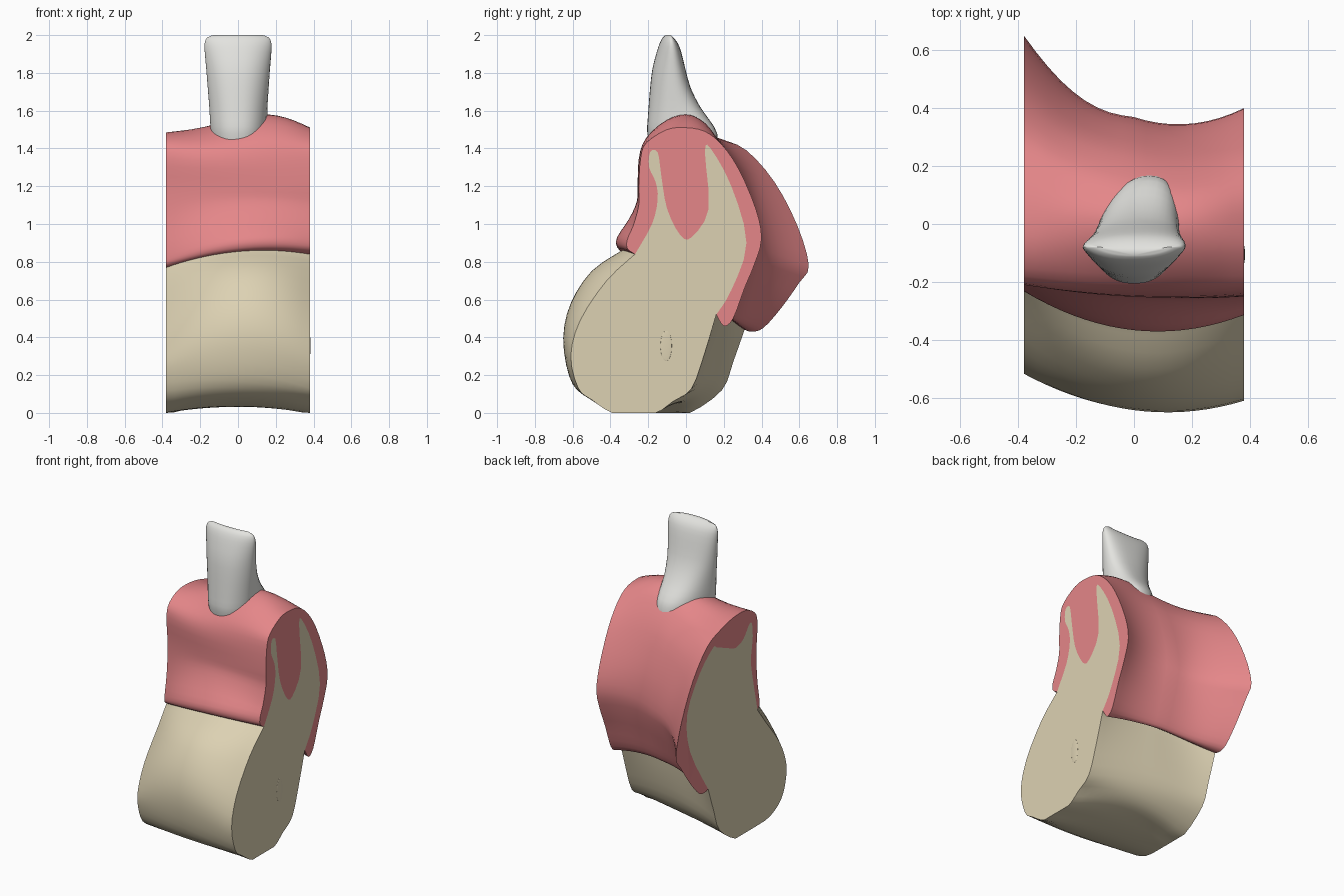
import bpy, bmesh, math

cube = bpy.data.objects.get("Cube")
if cube:
    bpy.data.objects.remove(cube, do_unlink=True)

HALF = 0.38          # half length of the block along x
MIDDLE = 0.1         # x position of the middle cross-section
STEPS = 18           # slices along x


def make_material(name, colour):
    mat = bpy.data.materials.new(name)
    mat.use_nodes = True
    mat.diffuse_color = (*colour, 1)
    shader = next(n for n in mat.node_tree.nodes if n.type == 'BSDF_PRINCIPLED')
    shader.inputs["Base Color"].default_value = (*colour, 1)
    shader.inputs["Roughness"].default_value = 0.6
    return mat


def smooth_path(points, cuts=3):
    """Open Catmull-Rom curve through the points."""
    result = []
    last = len(points) - 1
    for i in range(last):
        a, b, c, d = (points[min(max(i + k, 0), last)] for k in (-1, 0, 1, 2))
        for step in range(cuts):
            t = step / cuts
            result.append(tuple(
                q + t * ((r - p) / 2
                         + t * (p - 2.5 * q + 2 * r - s / 2
                                + t * (s - p + 3 * (q - r)) / 2))
                for p, q, r, s in zip(a, b, c, d)))
    result.append(points[last])
    return result


def fade(value, start, end):
    return min(max((value - start) / (end - start), 0), 1)


def blend_sections(sections, x):
    """Quadratic blend of three (y, z) sections at position x."""
    xs = (-HALF, MIDDLE, HALF)
    weights = []
    for i in range(3):
        w = 1
        for j in range(3):
            if j != i:
                w *= (x - xs[j]) / (xs[i] - xs[j])
        weights.append(w)
    wave = math.sin(math.pi * x / HALF)
    ring = []
    for trio in zip(*sections):
        y = sum(w * p[0] for w, p in zip(weights, trio))
        z = sum(w * p[1] for w, p in zip(weights, trio))
        y += 0.03 * min(wave, 0) * fade(y, 0.15, 0.4)    # hollow of the back
        z += 0.025 * wave * fade(z, 1.3, 1.5)            # uneven ridge
        ring.append((x, y, max(z, 0)))
    return ring


def loft(name, rings, mat):
    """Skin closed rings and cap both ends."""
    bm = bmesh.new()
    loops = [[bm.verts.new(p) for p in ring] for ring in rings]
    for low, high in zip(loops, loops[1:]):
        for i in range(len(low)):
            bm.faces.new((low[i - 1], low[i], high[i], high[i - 1]))
    bm.faces.new(loops[0])
    bm.faces.new(reversed(loops[-1]))
    bmesh.ops.recalc_face_normals(bm, faces=bm.faces)
    mesh = bpy.data.meshes.new(name)
    bm.to_mesh(mesh)
    bm.free()
    obj = bpy.data.objects.new(name, mesh)
    bpy.context.collection.objects.link(obj)
    mesh.materials.append(mat)
    finish(obj)


def finish(obj):
    bpy.ops.object.select_all(action='DESELECT')
    obj.select_set(True)
    bpy.context.view_layer.objects.active = obj
    bpy.ops.object.shade_smooth_by_angle(angle=math.radians(40))


bone_mat = make_material("bone beige", (0.72, 0.64, 0.45))
gum_mat = make_material("gum pink", (0.78, 0.24, 0.25))
tooth_mat = make_material("tooth white", (0.77, 0.77, 0.74))

# Exposed bone, from the back gum edge under to the front gum edge
bone_right = [(.31, .44), (.25, .27), (.19, .12), (.02, 0), (-.1, 0), (-.2, 0), (-.34, .01),
              (-.46, .08), (-.51, .2), (-.51, .31), (-.44, .47), (-.3, .65), (-.21, .77)]
bone_mid = [(.18, .54), (.15, .35), (.1, .17), (.02, .08), (-.1, .04), (-.25, .03), (-.4, .04),
            (-.55, .1), (-.62, .2), (-.65, .4), (-.61, .58), (-.5, .75), (-.34, .86)]
bone_left = [(.16, .52), (.1, .32), (.03, .13), (-.07, .06), (-.16, 0), (-.28, 0), (-.39, 0),
             (-.5, .07), (-.57, .13), (-.61, .3), (-.56, .49), (-.42, .7), (-.27, .84)]

# Outer gum surface, from the front edge over the ridge to the back edge
gum_right = [(-.21, .77), (-.23, .79), (-.23, .83), (-.21, .95), (-.2, 1.07), (-.2, 1.2),
             (-.21, 1.35), (-.18, 1.43), (-.08, 1.48), (.05, 1.48), (.18, 1.45), (.32, 1.39),
             (.47, 1.22), (.59, .99), (.65, .78), (.6, .69), (.5, .55), (.41, .45),
             (.35, .43), (.31, .44)]
gum_mid = [(-.34, .86), (-.365, .88), (-.365, .93), (-.3, 1.03), (-.26, 1.12), (-.255, 1.2),
           (-.25, 1.34), (-.21, 1.44), (-.1, 1.53), (0, 1.56), (.08, 1.53), (.15, 1.46),
           (.24, 1.32), (.32, 1.1), (.347, .92), (.33, .8), (.29, .66), (.25, .53),
           (.22, .5), (.18, .54)]
gum_left = [(-.27, .84), (-.31, .87), (-.31, .92), (-.28, .99), (-.25, 1.1), (-.25, 1.2),
            (-.24, 1.35), (-.21, 1.43), (-.1, 1.5), (0, 1.51), (.1, 1.49), (.19, 1.42),
            (.28, 1.29), (.37, 1.08), (.4, .92), (.36, .78), (.31, .66), (.25, .5),
            (.2, .46), (.16, .52)]

# Seam where the gum meets the bone, front to back
seam_right = [(-.17, .95), (-.14, 1.11), (-.15, 1.2), (-.16, 1.28), (-.15, 1.37), (-.12, 1.37),
              (-.09, 1.33), (-.05, 1.29), (.02, 1.27), (.08, 1.29), (.15, 1.32), (.22, 1.35),
              (.26, 1.36), (.4, 1.24), (.53, 1.02), (.5, .76)]
seam_left = [(-.18, 1), (-.15, 1.13), (-.16, 1.22), (-.195, 1.3), (-.19, 1.38), (-.15, 1.38),
             (-.13, 1.25), (-.1, 1.08), (-.03, .94), (.03, .93), (.12, 1.08), (.1, 1.38),
             (.13, 1.4), (.24, 1.2), (.32, .9), (.24, .65)]
seam_mid = [(y - .07 if y > .05 else y, z) for y, z in seam_left]

# Closed cross-sections for both tissues, sharing the seam
bone_sections, gum_sections = [], []
for bone, gum, seam in ((bone_right, gum_right, seam_right),
                        (bone_mid, gum_mid, seam_mid),
                        (bone_left, gum_left, seam_left)):
    shared = smooth_path([bone[-1]] + seam + [bone[0]])[1:-1]
    bone_sections.append(smooth_path(bone) + shared)
    gum_sections.append(smooth_path(gum) + shared[::-1])

slices = [-HALF + 2 * HALF * i / STEPS for i in range(STEPS + 1)]
loft("jaw_bone", [blend_sections(bone_sections, x) for x in slices], bone_mat)
loft("gum", [blend_sections(gum_sections, x) for x in slices], gum_mat)

# Tooth: height, half width, front y and back y of each ring
tooth_levels = [(1.38, .12, -.18, .17), (1.48, .142, -.205, .165), (1.55, .148, -.203, .125),
                (1.62, .152, -.198, .075), (1.72, .16, -.19, .025), (1.82, .168, -.178, -.003),
                (1.91, .176, -.155, -.025), (1.96, .176, -.138, -.045),
                (1.988, .162, -.122, -.07), (2.0, .13, -.108, -.09)]
WIDEST = -0.1


def tooth_ring(level, sides=40):
    z, width, front, back = level
    ring = []
    for i in range(sides):
        angle = math.tau * i / sides
        c, s = math.cos(angle), math.sin(angle)
        x = width * math.copysign(abs(c) ** 0.85, c)
        y = WIDEST + 0.02 * c * c                   # bowed biting edge
        if s < 0:                                   # pointed front
            y -= (WIDEST - front) * abs(s) ** 1.2
        else:                                       # back heel leans to one side
            y += (back - WIDEST) * s
            x += 0.2 * (back - WIDEST) * s
        ring.append((x, y, z))
    return ring


loft("tooth", [tooth_ring(p) for p in smooth_path(tooth_levels, 2)], tooth_mat)

# Small nerve opening on the left cut face
bpy.ops.mesh.primitive_uv_sphere_add(segments=20, ring_count=12, radius=1,
                                     location=(HALF, -.105, .355))
opening = bpy.context.object
opening.name = "nerve_opening"
opening.scale = (.003, .03, .08)
opening.data.materials.append(bone_mat)
finish(opening)
